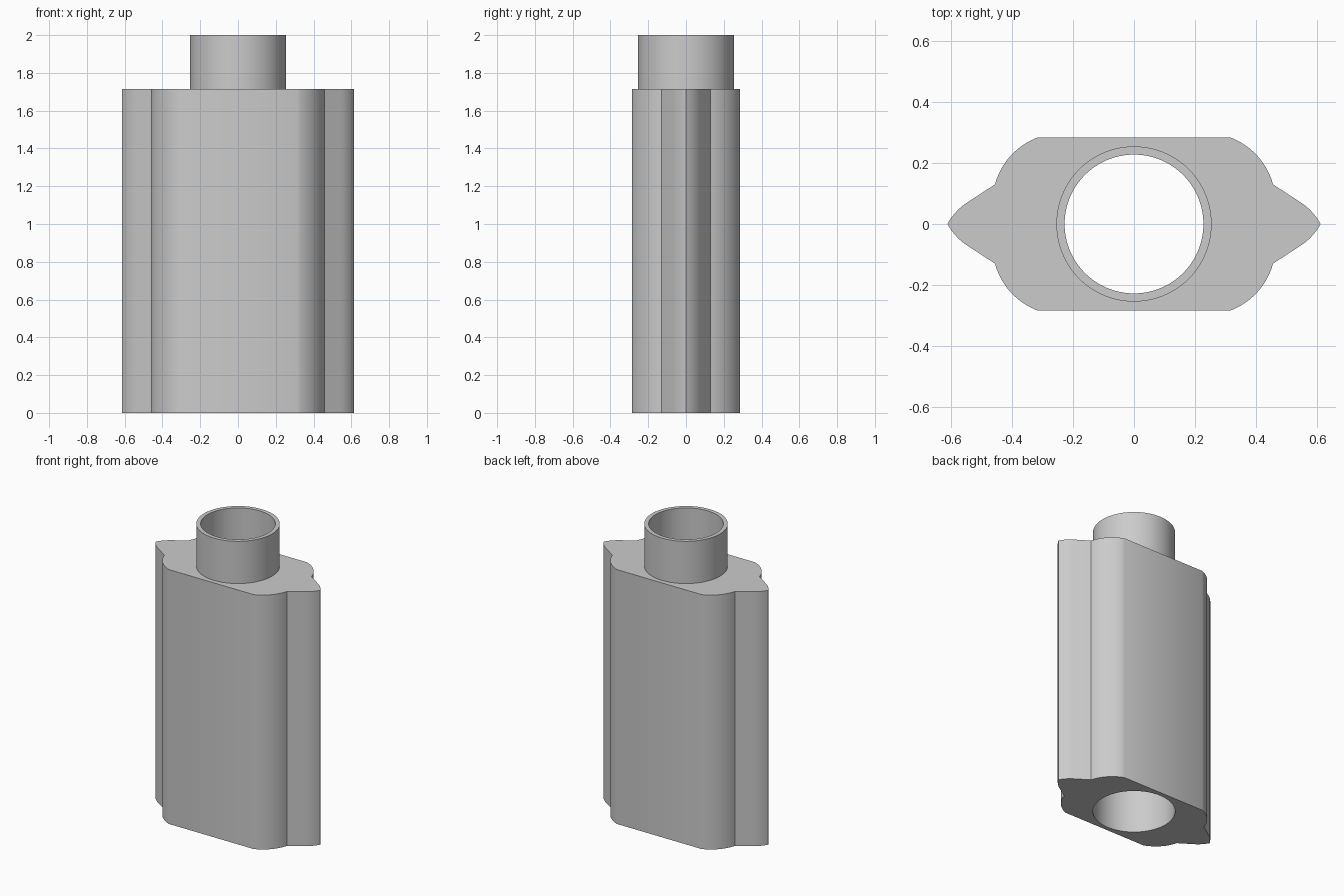
import bpy, bmesh, math
from mathutils import Vector

if "Cube" in bpy.data.objects:
    bpy.data.objects.remove(bpy.data.objects["Cube"])

BODY_TOP, TOP = 1.715, 2.0
OUTER, BORE = 0.255, 0.228
SOCKET_DEPTH = 0.3
SEGMENTS = 96

grey = bpy.data.materials.new("plain grey")
grey.use_nodes = True
grey.diffuse_color = (0.6, 0.6, 0.6, 1)
grey.node_tree.nodes["Principled BSDF"].inputs["Base Color"].default_value = (0.6, 0.6, 0.6, 1)


def make_object(name, bm):
    bmesh.ops.recalc_face_normals(bm, faces=bm.faces[:])
    mesh = bpy.data.meshes.new(name)
    bm.to_mesh(mesh)
    bm.free()
    mesh.materials.append(grey)
    obj = bpy.data.objects.new(name, mesh)
    bpy.context.collection.objects.link(obj)
    return obj


def activate(obj):
    bpy.ops.object.select_all(action="DESELECT")
    obj.select_set(True)
    bpy.context.view_layer.objects.active = obj


def lathe(name, profile):
    """Revolve a closed (radius, height) outline about z."""
    bm = bmesh.new()
    verts = [bm.verts.new((r, 0, z)) for r, z in profile]
    edges = [bm.edges.new((verts[i - 1], verts[i])) for i in range(len(verts))]
    bmesh.ops.spin(bm, geom=verts + edges, cent=(0, 0, 0), axis=(0, 0, 1),
                   angle=math.tau, steps=SEGMENTS, use_duplicate=False)
    bmesh.ops.remove_doubles(bm, verts=bm.verts[:], dist=1e-4)
    return make_object(name, bm)


def arc(start, end, radius, steps):
    """Outward-bulging arc from start to end, clockwise."""
    a, b = Vector(start), Vector(end)
    chord = b - a
    inward = Vector((chord.y, -chord.x)).normalized()
    centre = (a + b) / 2 + inward * math.sqrt(radius ** 2 - (chord.length / 2) ** 2)
    a0 = math.atan2(a.y - centre.y, a.x - centre.x)
    a1 = math.atan2(b.y - centre.y, b.x - centre.x)
    return [(centre.x + radius * math.cos(a0 + (a1 - a0) * i / steps),
             centre.y + radius * math.sin(a0 + (a1 - a0) * i / steps))
            for i in range(steps + 1)]


# Quarter outline: rounded shoulder, straight flank, curved fin tip
quarter = arc((0.315, 0.285), (0.457, 0.13), 0.23, 12)
quarter += arc((0.543, 0.074), (0.613, 0), 0.2, 8)
quarter[-1] = (0.613, 0)
half = quarter + [(x, -y) for x, y in reversed(quarter[:-1])]
outline = half + [(-x, y) for x, y in reversed(half)]

# Housing prism
bm = bmesh.new()
base = bm.faces.new([bm.verts.new((x, y, 0)) for x, y in outline])
extruded = bmesh.ops.extrude_face_region(bm, geom=[base])["geom"]
bmesh.ops.translate(bm, vec=(0, 0, BODY_TOP),
                    verts=[g for g in extruded if isinstance(g, bmesh.types.BMVert)])
housing = make_object("housing", bm)

# Stepped bore with a wider socket at the bottom
cutter = lathe("bore_cutter", [(0, -0.1), (OUTER, -0.1), (OUTER, SOCKET_DEPTH),
                               (BORE, SOCKET_DEPTH), (BORE, TOP + 0.1), (0, TOP + 0.1)])
cutter.hide_render = True
cut = housing.modifiers.new("bore", "BOOLEAN")
cut.operation = "DIFFERENCE"
cut.solver = "EXACT"
cut.object = cutter
activate(housing)
bpy.ops.object.modifier_apply(modifier=cut.name)
bpy.data.objects.remove(cutter)

# Neck tube on top
neck = lathe("neck_tube", [(BORE, BODY_TOP), (OUTER, BODY_TOP), (OUTER, TOP), (BORE, TOP)])

for part in (housing, neck):
    activate(part)
    bpy.ops.object.shade_smooth_by_angle(angle=math.radians(30))
